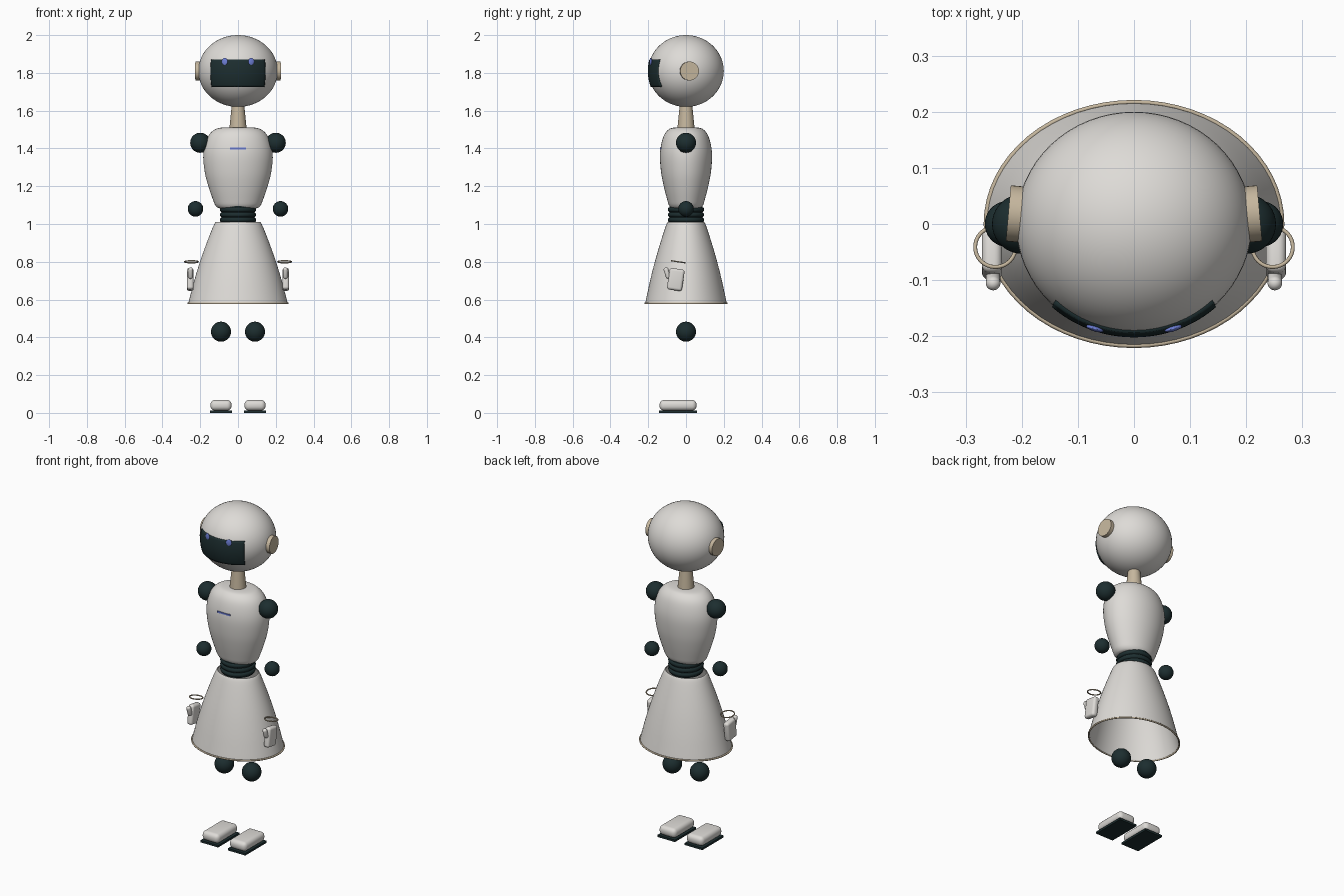
import bpy, bmesh, math
from mathutils import Matrix, Vector

cube = bpy.data.objects.get("Cube")
if cube:
    bpy.data.objects.remove(cube)


def material(name, rgb):
    m = bpy.data.materials.new(name)
    m.use_nodes = True
    m.diffuse_color = (*rgb, 1)
    bsdf = next(n for n in m.node_tree.nodes if n.type == 'BSDF_PRINCIPLED')
    bsdf.inputs["Base Color"].default_value = (*rgb, 1)
    return m


WHITE = material("warm white shell", (0.73, 0.71, 0.68))
TAN = material("champagne trim", (0.56, 0.47, 0.34))
DARK = material("dark teal joint", (0.012, 0.027, 0.029))
BLUE = material("blue light", (0.16, 0.22, 0.70))


def finish(name, bm, mat, loc=(0, 0, 0), rot=(0, 0, 0), angle=40):
    bmesh.ops.recalc_face_normals(bm, faces=bm.faces)
    me = bpy.data.meshes.new(name)
    bm.to_mesh(me)
    bm.free()
    me.materials.append(mat)
    ob = bpy.data.objects.new(name, me)
    bpy.context.collection.objects.link(ob)
    ob.location, ob.rotation_euler = loc, rot
    bpy.ops.object.select_all(action='DESELECT')
    ob.select_set(True)
    bpy.context.view_layer.objects.active = ob
    bpy.ops.object.shade_smooth_by_angle(angle=math.radians(angle))
    return ob


def ball(name, loc, radii, mat, rot=(0, 0, 0), segs=40):
    bm = bmesh.new()
    bmesh.ops.create_uvsphere(bm, u_segments=segs, v_segments=segs // 2, radius=1)
    bmesh.ops.scale(bm, vec=radii, verts=bm.verts)
    return finish(name, bm, mat, loc, rot)


def cone(name, loc, r1, r2, depth, mat, rot=(0, 0, 0)):
    bm = bmesh.new()
    bmesh.ops.create_cone(bm, cap_ends=True, segments=40, radius1=r1, radius2=r2, depth=depth)
    return finish(name, bm, mat, loc, rot)


def box(name, loc, size, mat, rot=(0, 0, 0), bevel=0):
    bm = bmesh.new()
    bmesh.ops.create_cube(bm, size=1)
    bmesh.ops.scale(bm, vec=size, verts=bm.verts)
    if bevel:
        bmesh.ops.bevel(bm, geom=bm.edges[:], offset=bevel, segments=5,
                        profile=0.5, affect='EDGES')
    return finish(name, bm, mat, loc, rot, 50)


def lathe(name, profile, mat, depth_ratio=1, segs=64, smooth=True, **kw):
    """Spin (radius, z) points about z, with an oval section."""
    if smooth:
        pts = [Vector((r, 0, z)) for r, z in profile]
        out = []
        for i in range(len(pts) - 1):
            a, b, c, d = (pts[max(0, min(j, len(pts) - 1))] for j in range(i - 1, i + 3))
            for t in (0, 0.25, 0.5, 0.75):
                out.append(0.5 * (2 * b + (c - a) * t + (2 * a - 5 * b + 4 * c - d) * t ** 2
                                  + (3 * b - a - 3 * c + d) * t ** 3))
        profile = [(max(p.x, 0), p.z) for p in out + pts[-1:]]
    bm = bmesh.new()
    vs = [bm.verts.new((r, 0, z)) for r, z in profile]
    es = [bm.edges.new(e) for e in zip(vs, vs[1:])]
    bmesh.ops.spin(bm, geom=vs + es, cent=(0, 0, 0), axis=(0, 0, 1),
                   angle=math.tau, steps=segs, use_duplicate=False)
    bmesh.ops.remove_doubles(bm, verts=bm.verts, dist=1e-5)
    bmesh.ops.scale(bm, vec=(1, depth_ratio, 1), verts=bm.verts)
    return finish(name, bm, mat, **kw)


def ring(name, major, minor, mat, depth_ratio=1, **kw):
    circle = [(major + minor * math.cos(i * math.tau / 10), minor * math.sin(i * math.tau / 10))
              for i in range(11)]
    return lathe(name, circle, mat, depth_ratio, smooth=False, angle=80, **kw)


# Head and curved visor
HEAD_Z = 1.81
ball("head", (0, 0, HEAD_Z), (0.21, 0.2, 0.19), WHITE, segs=64)


def visor_y(x, z):
    return -0.202 * math.sqrt(1 - (x / 0.215) ** 2 - ((z - HEAD_Z) / 0.22) ** 2)


bm = bmesh.new()
bmesh.ops.create_grid(bm, x_segments=28, y_segments=14, size=1)
for v in bm.verts:
    z = 1.798 + 0.073 * v.co.y
    x = (0.146 - 0.8 * (z - HEAD_Z) ** 2) * v.co.x
    v.co = (x, visor_y(x, z), z)
for f in bm.faces:
    if f.normal.y < 0:
        f.normal_flip()
visor = finish("visor", bm, DARK)
solid = visor.modifiers.new("thickness", 'SOLIDIFY')
solid.thickness = 0.012
solid.offset = -1

# Neck, torso, chest light
cone("neck", (0, 0, 1.57), 0.046, 0.032, 0.14, TAN)
lathe("torso", [(0, 1.512), (0.09, 1.51), (0.128, 1.497), (0.158, 1.465), (0.178, 1.41),
                (0.184, 1.35), (0.175, 1.27), (0.157, 1.2), (0.133, 1.13), (0.117, 1.095),
                (0.09, 1.082), (0, 1.08)], WHITE, 0.75)
box("chest_light", (0, -0.134, 1.4), (0.086, 0.008, 0.009), BLUE)

# Ribbed waist
cone("waist_core", (0, 0, 1.05), 0.088, 0.088, 0.09, DARK)
for i in range(3):
    ring(f"waist_rib_{i + 1}", 0.082, 0.0145, DARK, loc=(0, 0, 1.022 + i * 0.027))

# Open bell skirt with a trimmed hem
skirt = lathe("skirt", [(0.118, 1.01), (0.13, 0.99), (0.162, 0.91), (0.198, 0.81),
                        (0.229, 0.71), (0.253, 0.62), (0.263, 0.58)], WHITE, 0.82)
shell = skirt.modifiers.new("thickness", 'SOLIDIFY')
shell.thickness = 0.004
ring("skirt_hem", 0.263, 0.005, TAN, 0.825, loc=(0, 0, 0.58))

# Paired parts
TILT = (-0.15, 0, 0)
for side, s in (("left", 1), ("right", -1)):
    ball(f"{side}_eye", (s * 0.07, visor_y(0.07, 1.86) - 0.001, 1.86),
         (0.016, 0.005, 0.02), BLUE, (0, 0, s * 0.3), 24)
    cone(f"{side}_ear_disc", (s * 0.212, 0.018, HEAD_Z), 0.05, 0.05, 0.024, TAN,
         (0, math.pi / 2, s * 0.09))
    ball(f"{side}_shoulder", (s * 0.2, 0, 1.43), (0.053,) * 3, DARK)
    ball(f"{side}_elbow", (s * 0.225, 0, 1.08), (0.041,) * 3, DARK)
    ball(f"{side}_knee", (s * 0.09, 0, 0.43), (0.053,) * 3, DARK)
    ring(f"{side}_bracelet", 0.036, 0.0035, TAN, loc=(s * 0.247, -0.041, 0.8), rot=TILT)
    box(f"{side}_palm", (s * 0.253, -0.054, 0.706), (0.036, 0.08, 0.115), WHITE, TILT, 0.014)
    # Thumb capsule
    bm = bmesh.new()
    bmesh.ops.create_uvsphere(bm, u_segments=20, v_segments=13, radius=0.013)
    for v in bm.verts:
        v.co.z += math.copysign(0.018, v.co.z)
    finish(f"{side}_thumb", bm, WHITE, (s * 0.251, -0.1, 0.74), (0.3, 0, 0))
    box(f"{side}_foot", (s * 0.09, -0.042, 0.04), (0.112, 0.196, 0.056), WHITE, bevel=0.024)
    box(f"{side}_sole", (s * 0.09, -0.042, 0.006), (0.116, 0.2, 0.012), DARK)
